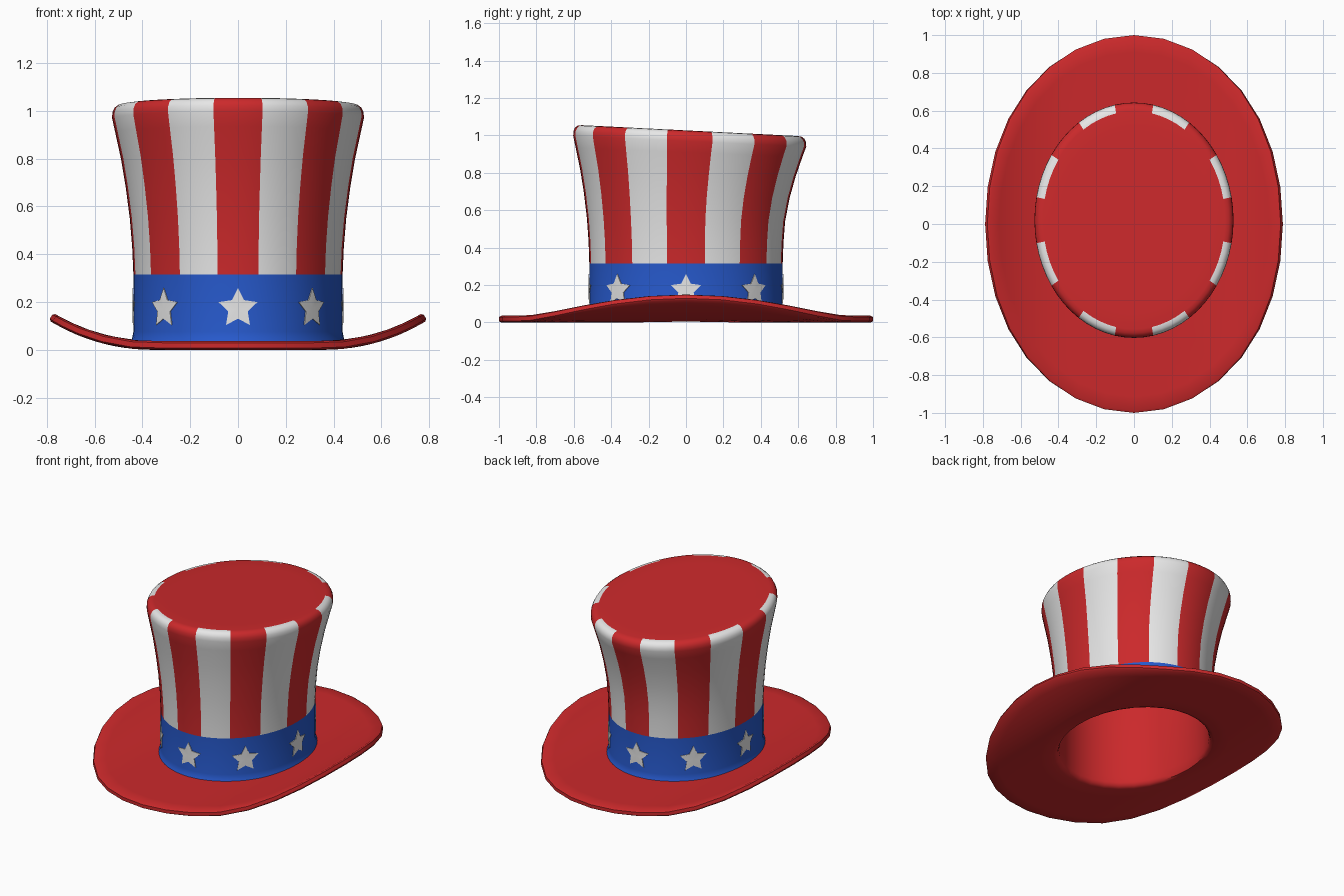
import bpy, bmesh, math

if "Cube" in bpy.data.objects:
    bpy.data.objects.remove(bpy.data.objects["Cube"])

def material(name, rgb):
    m = bpy.data.materials.new(name)
    m.diffuse_color = (*rgb, 1)
    m.use_nodes = True
    m.node_tree.nodes["Principled BSDF"].inputs["Base Color"].default_value = m.diffuse_color
    return m

RED = material("red felt", (0.6, 0.022, 0.024))
WHITE = material("off white", (0.8, 0.8, 0.8))
BLUE = material("blue band", (0.02, 0.1, 0.6))

def finish(name, bm, mats, angle=40):
    bmesh.ops.recalc_face_normals(bm, faces=bm.faces[:])
    me = bpy.data.meshes.new(name)
    bm.to_mesh(me)
    bm.free()
    ob = bpy.data.objects.new(name, me)
    bpy.context.collection.objects.link(ob)
    for m in mats:
        me.materials.append(m)
    bpy.ops.object.select_all(action='DESELECT')
    ob.select_set(True)
    bpy.context.view_layer.objects.active = ob
    bpy.ops.object.shade_smooth_by_angle(angle=math.radians(angle))
    return ob

def loft(rows, n, point, rule, cap_first=False, cap_last=False):
    """Bridge rings; point(row, angle) gives a position, rule(i, angle) a material."""
    bm = bmesh.new()
    rings = [[bm.verts.new(point(r, 2 * math.pi * k / n)) for k in range(n)] for r in rows]
    for i in range(len(rings) - 1):
        a, b = rings[i], rings[i + 1]
        for k in range(n):
            j = (k + 1) % n
            f = bm.faces.new((a[k], a[j], b[j], b[k]))
            f.material_index = rule(i, 2 * math.pi * (k + 0.5) / n)
    if cap_first:
        bm.faces.new(rings[0])
    if cap_last:
        bm.faces.new(rings[-1])
    return bm

# Crown: rows of half width, half depth, y shift, height
CROWN = [(0.455, 0.535, 0, 0.025), (0.444, 0.522, 0, 0.045), (0.438, 0.517, 0, 0.075),
         (0.438, 0.517, 0, 0.315), (0.443, 0.521, 0, 0.43), (0.453, 0.530, 0, 0.55),
         (0.470, 0.550, 0.004, 0.68), (0.490, 0.576, 0.01, 0.80), (0.514, 0.606, 0.016, 0.91),
         (0.527, 0.623, 0.02, 0.97), (0.526, 0.622, 0.02, 0.995), (0.517, 0.613, 0.02, 1.013),
         (0.502, 0.598, 0.02, 1.024), (0.482, 0.577, 0.02, 1.027), (0.40, 0.48, 0.02, 1.027)]

def crown_point(row, t):
    rx, ry, cy, z = row
    y = cy - ry * math.cos(t)
    tilt = 0.05 * max(0, z - 0.315) / 0.71      # top slopes down to the back
    return rx * math.sin(t), y, z - tilt * y

def crown_rule(i, t):
    if i < 3:
        return 2                                 # band
    if i > 12:
        return 0                                 # flat top
    return round(t / math.radians(22.5)) % 2     # sixteen stripes

finish("crown", loft(CROWN, 64, crown_point, crown_rule, cap_last=True), [RED, WHITE, BLUE])

# Brim: rows of outward fraction and thickness side, bent upwards at the sides
def brim_point(row, t):
    if len(row) == 3:                            # lining inside the crown
        rx, ry, z = row
        return rx * math.sin(t), -ry * math.cos(t), z
    f, h = row
    s = (0.425 + 0.38 * f) * math.sin(t)
    y = -(0.505 + 0.495 * f) * math.cos(t)
    a = max(0, abs(s) - 0.36) / 0.8
    x = min(abs(s), 0.36) + (0.8 - h) * math.sin(a)
    return math.copysign(x, s), y, 0.018 + 0.8 * (1 - math.cos(a)) + h * math.cos(a)

steps = [0.05, 0.25, 0.45, 0.65, 0.82, 0.975]
BRIM = [(f, 0.018) for f in steps] + [(1, 0.011), (1, -0.011)]
BRIM += [(f, -0.018) for f in reversed(steps)]
BRIM += [(0.426, 0.505, 0.009), (0.418, 0.497, 0.03), (0.415, 0.494, 0.07),
         (0.415, 0.494, 0.32), (0.43, 0.507, 0.55), (0.467, 0.55, 0.80),
         (0.495, 0.585, 0.94), (0.47, 0.56, 0.975)]
finish("brim_and_lining", loft(BRIM, 32, brim_point, lambda i, t: 0, cap_last=True), [RED], 50)

# Stars: thin plates wrapped round the band
def star(t0):
    bm = bmesh.new()
    rx, ry = 0.442, 0.521
    speed = math.hypot(rx * math.cos(t0), ry * math.sin(t0))
    def wrap(u, v):
        t = t0 + u / speed
        return bm.verts.new((rx * math.sin(t), -ry * math.cos(t), 0.173 + v))
    centre = wrap(0, 0)
    rim = []
    for k in range(10):
        r = 0.043 if k % 2 else 0.086
        a = k * math.pi / 5
        rim.append(wrap(r * math.sin(a), r * math.cos(a)))
    for k in range(10):
        bm.faces.new((centre, rim[(k + 1) % 10], rim[k]))
    bm.normal_update()
    # make the plate face outwards
    if sum(f.normal.x * math.sin(t0) - f.normal.y * math.cos(t0) for f in bm.faces) < 0:
        bmesh.ops.reverse_faces(bm, faces=bm.faces[:])
    return bm

for k in range(8):
    bm = star(k * math.pi / 4)
    # give the plate a small thickness towards the band
    normal_out = (math.sin(k * math.pi / 4), -math.cos(k * math.pi / 4))
    ret = bmesh.ops.extrude_face_region(bm, geom=bm.faces[:], use_keep_orig=True)
    for v in ret["geom"]:
        if isinstance(v, bmesh.types.BMVert):
            v.co.x -= 0.006 * normal_out[0]
            v.co.y -= 0.006 * normal_out[1]
    finish("band_star_%d" % (k + 1), bm, [WHITE])
